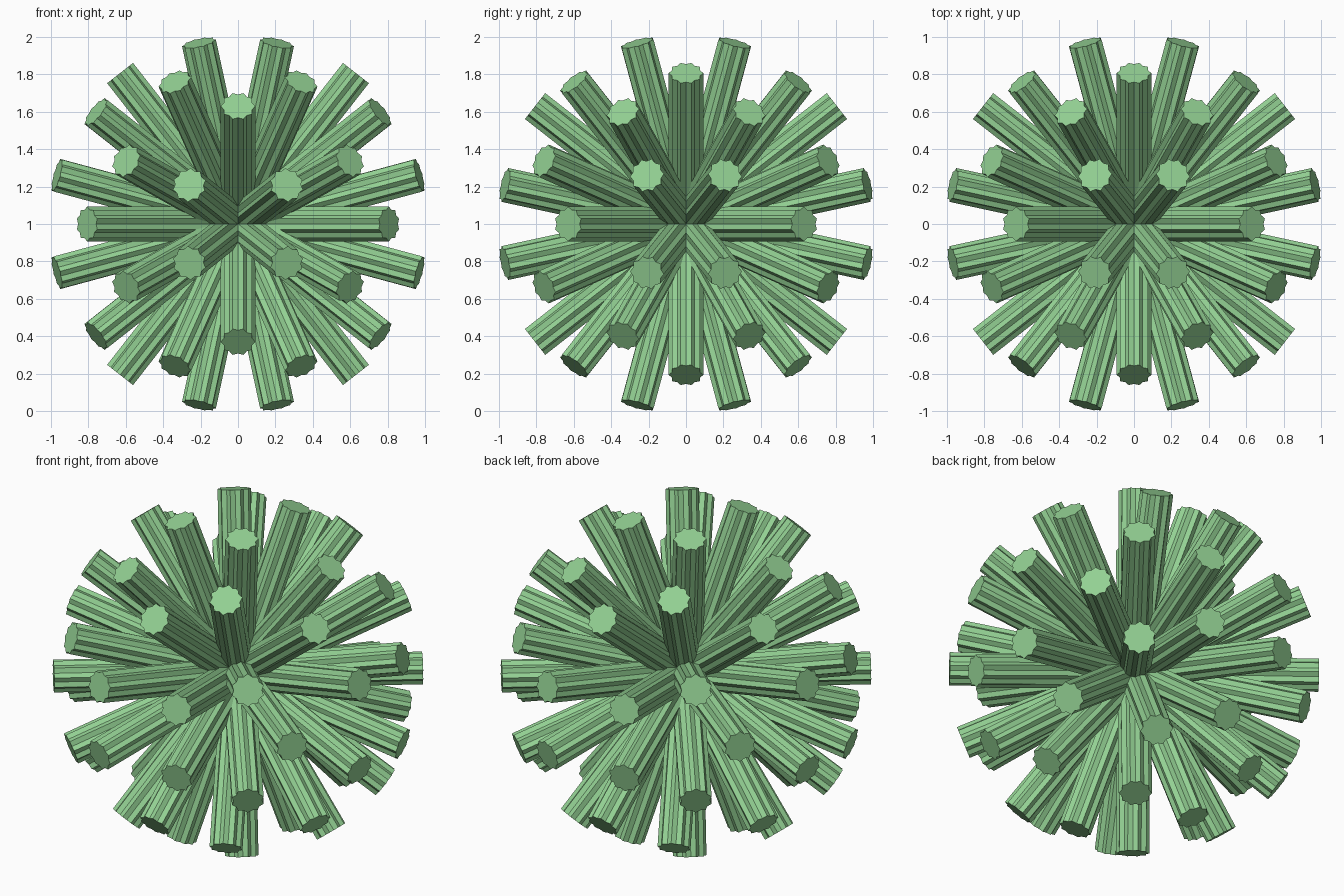
import bpy, bmesh, math
from itertools import product
from mathutils import Vector, Matrix

if "Cube" in bpy.data.objects:
    bpy.data.objects.remove(bpy.data.objects["Cube"])

LENGTH, RADIUS, SIDES = 1.024, 0.0925, 5
TILT = math.radians(38.0)


def reflect(v, n):
    return v - 2 * v.dot(n) * n


# Seed spike direction and its sideways axis, then two icosahedral mirror images
axis = Vector((0, math.cos(TILT), math.sin(TILT)))
side = Vector((1, 0, 0))
g = (1 + math.sqrt(5)) / 2
mirrors = [Vector((1 / g, g, 1)) / 2, Vector((g, 1, 1 / g)) / 2]
seeds = [(axis, side)] + [(reflect(axis, n), reflect(side, n)) for n in mirrors]

# Cyclic shifts and sign flips give all 60 directions
spikes = {}
for a, s in seeds:
    for shift in range(3):
        for signs in product((1, -1), repeat=3):
            def move(v):
                return Vector([signs[i] * v[(i + shift) % 3] for i in range(3)])
            d = move(a)
            key = tuple(round(c, 3) + 0.0 for c in d)
            spikes.setdefault(key, (d.normalized(), move(s).normalized()))

# Each spike is two crossed five-sided prisms running out from the centre
bm = bmesh.new()
for d, s in spikes.values():
    for u in (s, -s):
        w = d.cross(u)
        m = Matrix((u, w, d)).transposed().to_4x4()
        m.translation = d * LENGTH / 2 + Vector((0, 0, 1))
        ring = []
        for z in (-LENGTH / 2, LENGTH / 2):
            ring.append([bm.verts.new(m @ Vector((
                RADIUS * math.cos(k * math.tau / SIDES),
                RADIUS * math.sin(k * math.tau / SIDES), z))) for k in range(SIDES)])
        low, high = ring
        bm.faces.new(low[::-1])
        bm.faces.new(high)
        for k in range(SIDES):
            j = (k + 1) % SIDES
            bm.faces.new((low[k], low[j], high[j], high[k]))

mesh = bpy.data.meshes.new("spike_ball")
bm.to_mesh(mesh)
bm.free()
ball = bpy.data.objects.new("spike_ball", mesh)
bpy.context.collection.objects.link(ball)

# Green material
mat = bpy.data.materials.new("green")
mat.diffuse_color = (0.29, 0.63, 0.29, 1)
mat.use_nodes = True
mat.node_tree.nodes["Principled BSDF"].inputs["Base Color"].default_value = mat.diffuse_color
mesh.materials.append(mat)
